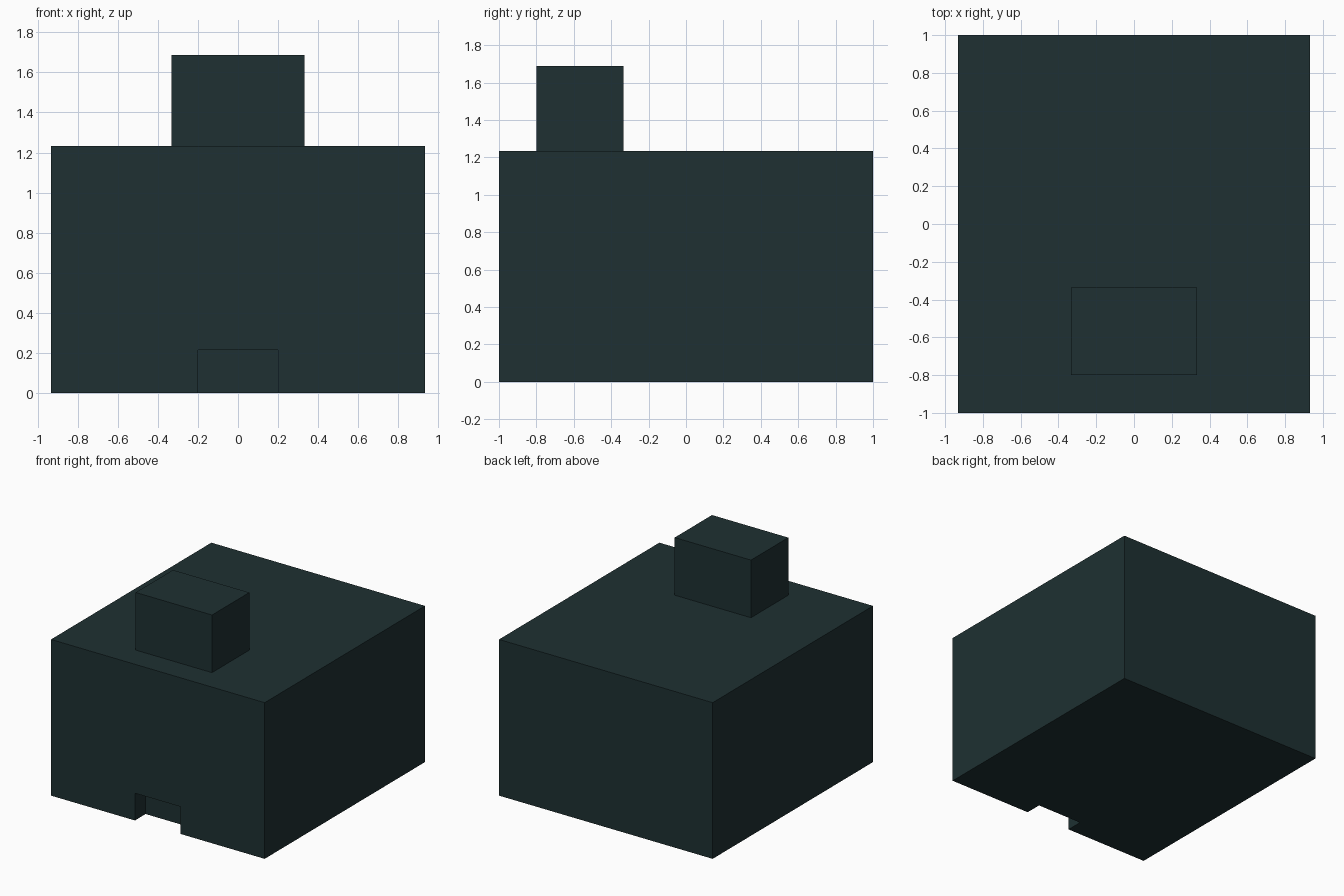
import bpy
import bmesh

if "Cube" in bpy.data.objects:
    bpy.data.objects.remove(bpy.data.objects["Cube"])

mat = bpy.data.materials.new("dark_teal")
mat.diffuse_color = (0.013, 0.030, 0.032, 1.0)
mat.use_nodes = True
mat.node_tree.nodes["Principled BSDF"].inputs["Base Color"].default_value = mat.diffuse_color


def box(name, lo, hi):
    """Axis-aligned box between two corners."""
    bm = bmesh.new()
    bmesh.ops.create_cube(bm, size=1.0)
    for v in bm.verts:
        v.co = [lo[i] + (v.co[i] + 0.5) * (hi[i] - lo[i]) for i in range(3)]
    mesh = bpy.data.meshes.new(name)
    bm.to_mesh(mesh)
    bm.free()
    mesh.materials.append(mat)
    obj = bpy.data.objects.new(name, mesh)
    bpy.context.collection.objects.link(obj)
    return obj


# main block and the smaller block standing on its top
body = box("body", (-0.933, -1.0, 0.0), (0.933, 1.0, 1.233))
box("top_block", (-0.333, -0.8, 1.233), (0.333, -0.335, 1.688))

# shallow recess at the bottom of the front
cutter = box("recess_cutter", (-0.2, -1.2, -0.2), (0.2, -0.867, 0.215))
cutter.hide_render = True
cutter.hide_viewport = True
cut = body.modifiers.new("front_recess", 'BOOLEAN')
cut.operation = 'DIFFERENCE'
cut.solver = 'EXACT'
cut.object = cutter
